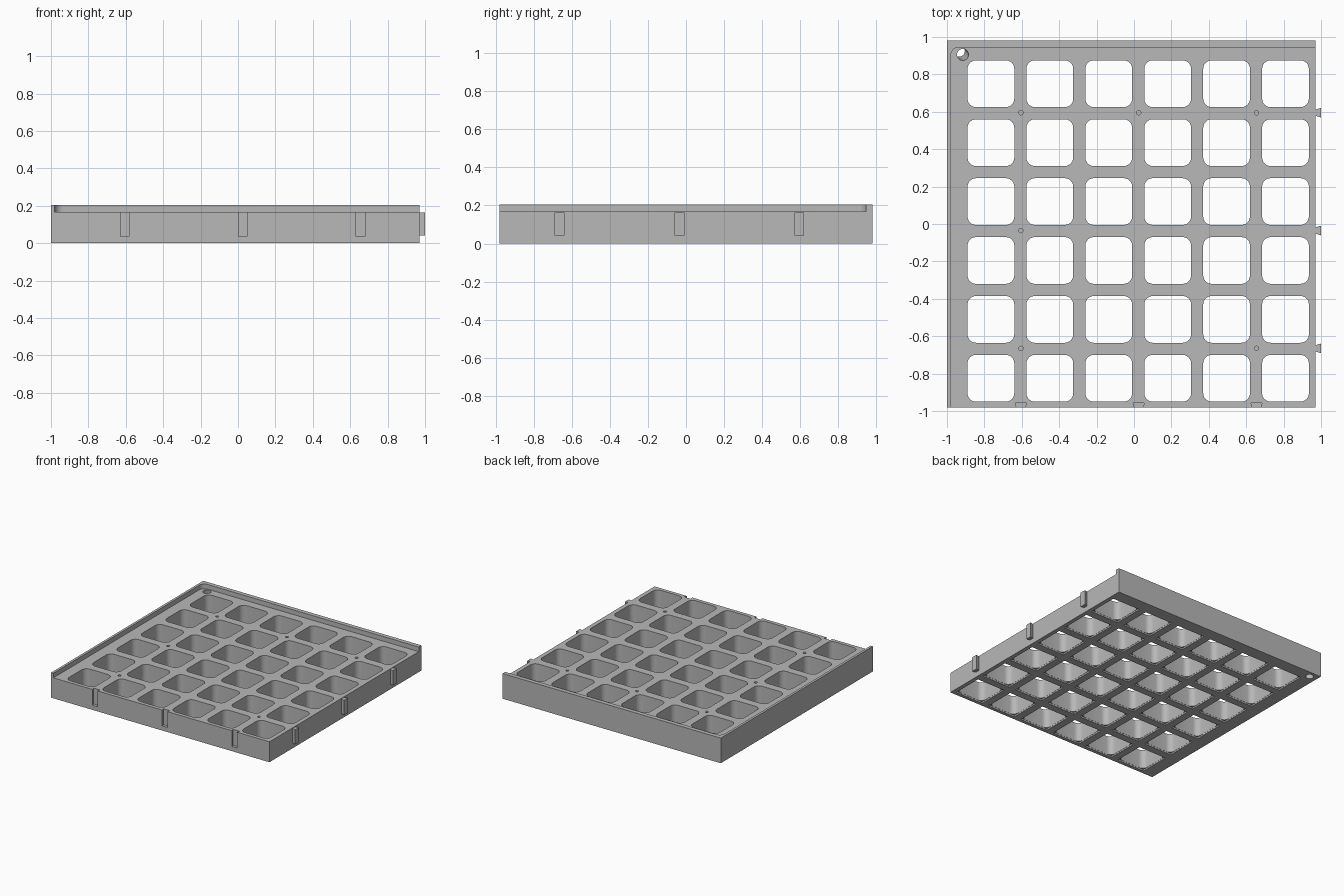
import bpy, bmesh, math
from mathutils import Vector

if "Cube" in bpy.data.objects:
    bpy.data.objects.remove(bpy.data.objects["Cube"])

GREY = bpy.data.materials.new("light grey")
GREY.diffuse_color = (0.48, 0.48, 0.48, 1)
GREY.use_nodes = True
GREY.node_tree.nodes["Principled BSDF"].inputs["Base Color"].default_value = GREY.diffuse_color

X0, X1, Y0, Y1 = -1.0, 0.97, -0.98, 0.98
TOP, DECK = 0.205, 0.167
XS = [-0.765 + 0.315 * i for i in range(6)]      # pocket centres
YS = [0.75 - 0.315 * i for i in range(6)]
JX = [-0.605, 0.025, 0.655]                      # joint positions
JY = [0.595, -0.035, -0.665]


def prism(bm, pts, z0, z1, shift=(0, 0)):
    """Extrude a counter-clockwise outline from z0 to z1, optionally leaning."""
    lo = [bm.verts.new((x, y, z0)) for x, y in pts]
    hi = [bm.verts.new((x + shift[0], y + shift[1], z1)) for x, y in pts]
    bm.faces.new(lo[::-1])
    bm.faces.new(hi)
    n = len(pts)
    for i in range(n):
        j = (i + 1) % n
        bm.faces.new((lo[i], lo[j], hi[j], hi[i]))


def arc(cx, cy, r, a0, a1, n):
    return [(cx + r * math.cos(math.radians(a0 + (a1 - a0) * i / n)),
             cy + r * math.sin(math.radians(a0 + (a1 - a0) * i / n))) for i in range(n + 1)]


def rect(x0, x1, y0, y1):
    return [(x0, y0), (x1, y0), (x1, y1), (x0, y1)]


def circle(cx, cy, r, n):
    return arc(cx, cy, r, 0, 360, n)[:-1]


def rounded(cx, cy, h, r):
    pts = []
    for k, (sx, sy) in enumerate([(1, 1), (-1, 1), (-1, -1), (1, -1)]):
        pts += arc(cx + sx * (h - r), cy + sy * (h - r), r, 90 * k, 90 * k + 90, 6)
    return pts


def make(name, bm):
    me = bpy.data.meshes.new(name)
    bm.to_mesh(me)
    bm.free()
    ob = bpy.data.objects.new(name, me)
    bpy.context.collection.objects.link(ob)
    me.materials.append(GREY)
    return ob


def cut(ob, bm):
    tool = make("cutter", bm)
    tool.hide_render = True
    mod = ob.modifiers.new("cut", 'BOOLEAN')
    mod.operation, mod.solver, mod.object = 'DIFFERENCE', 'EXACT', tool
    bpy.context.view_layer.objects.active = ob
    bpy.ops.object.modifier_apply(modifier=mod.name)
    bpy.data.objects.remove(tool)


# solid tray block
bm = bmesh.new()
prism(bm, rect(X0, X1, Y0, Y1), 0, TOP)
tray = make("grid_tray", bm)

# lowered deck, leaving a rim along the left and back with a rounded inner corner
bm = bmesh.new()
r = 0.045
prism(bm, [(-0.98, -1.2), (1.2, -1.2), (1.2, 0.945)]
      + arc(-0.98 + r, 0.945 - r, r, 90, 180, 8), DECK, 0.4)
cut(tray, bm)

# pockets, peg holes, dovetail slots and the leaning corner hole
bm = bmesh.new()
for x in XS:
    for y in YS:
        prism(bm, rounded(x, y, 0.125, 0.045), -0.1, 0.3)
for x, y in [(JX[0], JY[0]), (JX[1], JY[0]), (JX[2], JY[0]),
             (JX[0], JY[1]), (JX[0], JY[2]), (JX[2], JY[2])]:
    prism(bm, circle(x, y, 0.012, 12), 0.05, 0.3)
for x in JX:
    prism(bm, [(x - 0.018, -1.0), (x + 0.018, -1.0), (x + 0.03, -0.956), (x - 0.03, -0.956)],
          0.037, 0.3)
prism(bm, circle(-0.939, 0.929, 0.031, 20), -0.03, 0.22, (0.03, -0.03))
cut(tray, bm)

# shallow square seats around the pockets underneath
bm = bmesh.new()
for x in XS:
    for y in YS:
        h = 0.1265
        prism(bm, rect(x - h, x + h, y - h, y + h), -0.1, 0.012)
cut(tray, bm)

# dovetail tabs on the right side
bm = bmesh.new()
for y in JY:
    prism(bm, [(0.965, y - 0.015), (1.0, y - 0.026), (1.0, y + 0.026), (0.965, y + 0.015)],
          0.042, 0.163)
make("dovetail_tabs", bm)

# smooth the rounded walls, keep edges sharp
bpy.ops.object.select_all(action='DESELECT')
tray.select_set(True)
bpy.context.view_layer.objects.active = tray
bpy.ops.object.shade_smooth_by_angle(angle=math.radians(35))
